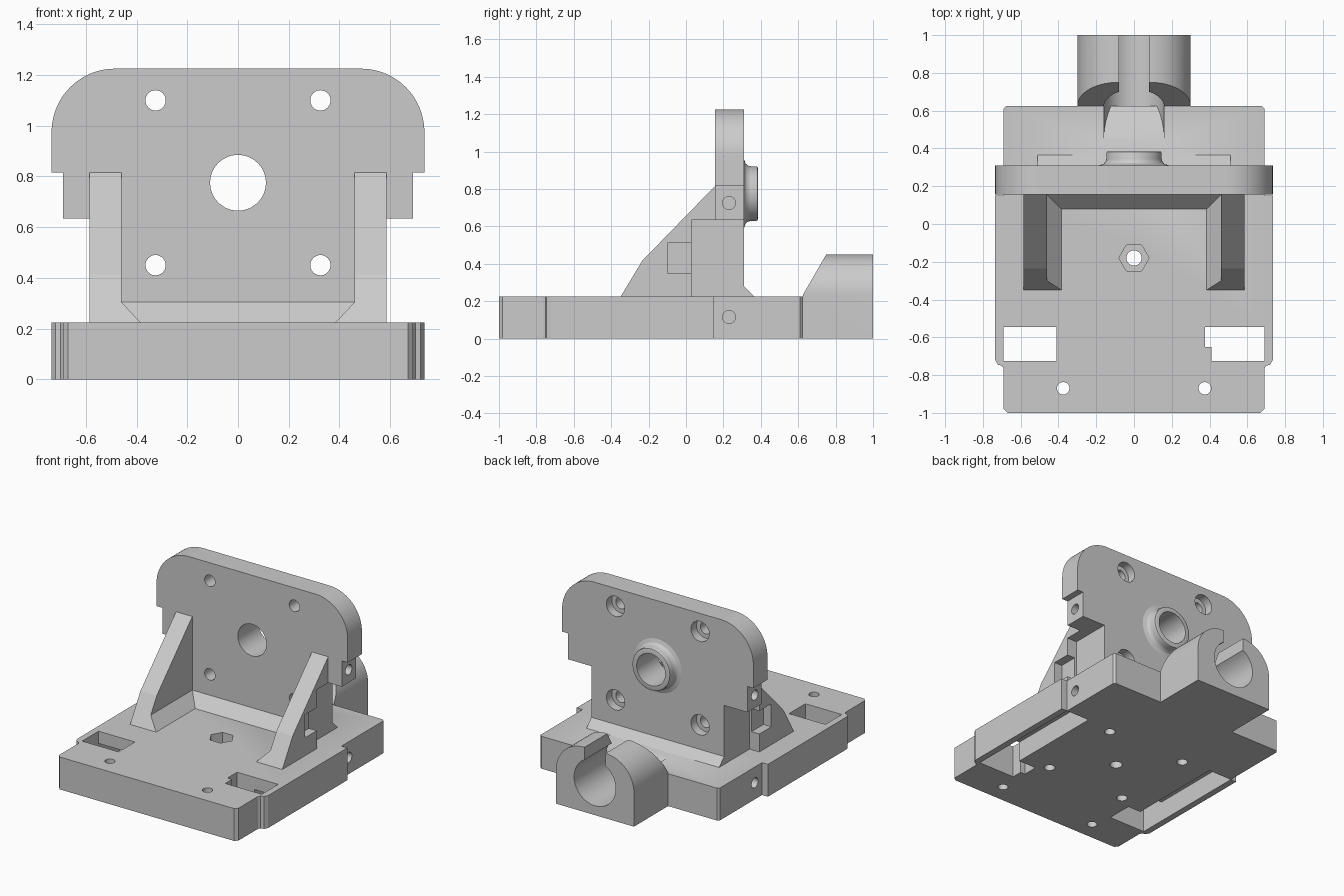
import bpy, bmesh
from math import sin, cos, pi, radians
from mathutils import Vector

if "Cube" in bpy.data.objects:
    bpy.data.objects.remove(bpy.data.objects["Cube"])

grey = bpy.data.materials.new("plain_grey")
grey.use_nodes = True
grey.diffuse_color = (0.6, 0.6, 0.6, 1)
grey.node_tree.nodes["Principled BSDF"].inputs["Base Color"].default_value = (0.6, 0.6, 0.6, 1)


def finish(name, bm):
    bmesh.ops.recalc_face_normals(bm, faces=bm.faces)
    mesh = bpy.data.meshes.new(name)
    bm.to_mesh(mesh)
    bm.free()
    mesh.materials.append(grey)
    obj = bpy.data.objects.new(name, mesh)
    bpy.context.collection.objects.link(obj)
    return obj


def prism(name, pts, axis, a, b, planes=()):
    """Extrude a 2D outline along an axis, then trim with (point, normal) planes."""
    place = {"x": lambda p, q: (q, p[0], p[1]),
             "y": lambda p, q: (p[0], q, p[1]),
             "z": lambda p, q: (p[0], p[1], q)}[axis]
    bm = bmesh.new()
    face = bm.faces.new([bm.verts.new(place(p, a)) for p in pts])
    ext = bmesh.ops.extrude_face_region(bm, geom=[face])
    shift = Vector(place((0, 0), b - a))
    bmesh.ops.translate(bm, vec=shift, verts=[v for v in ext["geom"] if isinstance(v, bmesh.types.BMVert)])
    for point, normal in planes:
        geom = bm.verts[:] + bm.edges[:] + bm.faces[:]
        bmesh.ops.bisect_plane(bm, geom=geom, plane_co=point, plane_no=normal, clear_outer=True)
        bmesh.ops.holes_fill(bm, edges=[e for e in bm.edges if e.is_boundary])
    return finish(name, bm)


def arc(cx, cy, r, start, end, n):
    angles = [radians(start + (end - start) * i / n) for i in range(n + 1)]
    return [(cx + r * cos(t), cy + r * sin(t)) for t in angles]


def circle(cx, cy, r, n=32):
    return arc(cx, cy, r, 0, 360, n)[:-1]


def rect(x0, x1, y0, y1):
    return [(x0, y0), (x1, y0), (x1, y1), (x0, y1)]


def mirrored(half):
    return half + [(-x, y) for x, y in reversed(half)]


def apply(obj, mod):
    bpy.context.view_layer.objects.active = obj
    bpy.ops.object.modifier_apply(modifier=mod.name)


def cut(obj, *args):
    tool = prism("cutter", *args)
    mod = obj.modifiers.new("cut", "BOOLEAN")
    mod.operation, mod.solver, mod.object = "DIFFERENCE", "EXACT", tool
    apply(obj, mod)
    bpy.data.objects.remove(tool)


TOP = 0.225          # upper face of the base
SIDES = (-1, 1)

# Base plate with stepped sides
base = prism("base_plate", mirrored([
    (0.67, -1), (0.69, -0.98), (0.69, -0.765), (0.70, -0.75), (0.72, -0.745),
    (0.735, -0.72), (0.735, 0.15), (0.69, 0.15), (0.69, 0.61), (0.675, 0.625)]), "z", 0, TOP)
for s in SIDES:
    xs = sorted((s * 0.41, s * 0.69))
    cut(base, rect(*xs, -0.725, -0.545), "z", -0.1, 0.4)               # window
    xs = sorted((s * 0.51, s * 0.69))
    cut(base, rect(*xs, -0.725, 0.15), "z", -0.1, 0.14)                # underside channel
    cut(base, circle(s * 0.375, -0.87, 0.033), "z", -0.1, 0.4)
    for y in (-0.485, 0.12):
        cut(base, circle(s * 0.305, y, 0.035), "z", -0.1, 0.13)        # blind screw holes
    cut(base, circle(0.23, 0.115, 0.035), "x", s * 0.5, s * 0.8)
cut(base, rect(0.375, 0.42, -0.65, -0.545), "z", -0.1, 0.4)            # window notch
cut(base, circle(0, -0.18, 0.04), "z", -0.1, 0.4)
cut(base, circle(0, -0.18, 0.08, 6), "z", 0.14, 0.4)                   # hex nut pocket

# Upright plate with rounded shoulders
upright = prism("upright_plate", mirrored(
    [(0.51, TOP), (0.51, 0.635), (0.69, 0.635), (0.69, 0.815), (0.735, 0.815)]
    + arc(0.485, 0.975, 0.25, 0, 90, 20)), "y", 0.155, 0.31)
cut(upright, circle(0, 0.775, 0.11, 48), "y", 0, 0.5)
for s in SIDES:
    for z in (0.45, 1.1):
        cut(upright, circle(s * 0.325, z, 0.04), "y", 0, 0.5)
        cut(upright, circle(s * 0.325, z, 0.07), "y", 0.25, 0.5)       # counterbore
    cut(upright, circle(0.23, 0.725, 0.035), "x", s * 0.5, s * 0.8)

# Chamfers where the plate meets the base
prism("front_chamfer", [(0.08, TOP), (0.155, TOP), (0.155, 0.305)], "x", -0.46, 0.46)
prism("back_chamfer", [(0.31, TOP), (0.365, TOP), (0.31, 0.28)], "x", -0.51, 0.51)

# Side gussets, trimmed to a two-slope front edge
gusset = prism("gussets", [(0.385, TOP), (0.585, TOP), (0.585, 1.2), (0.46, 1.2), (0.46, 0.305)],
               "y", -0.42, 0.155,
               [((0, -0.42, TOP), (0, -0.19, 0.185)), ((0, -0.235, 0.415), (0, -0.65, 0.39))])
cut(gusset, rect(0.51, 0.7, 0.03, 0.3), "z", 0.1, 0.635)               # side recess
cut(gusset, rect(-0.1, 0.1, 0.35, 0.51), "x", 0.525, 0.7)              # tie slot
apply(gusset, gusset.modifiers.new("mirror", "MIRROR"))

# Ring boss behind the centre hole
bm = bmesh.new()
profile = [(0.11, 0.31), (0.11, 0.385), (0.135, 0.385), (0.143, 0.382), (0.146, 0.374),
           (0.146, 0.345), (0.15, 0.331), (0.16, 0.319), (0.185, 0.31)]
ring = [bm.verts.new((r, y, 0.775)) for r, y in profile]
edges = [bm.edges.new(pair) for pair in zip(ring, ring[1:])]
bmesh.ops.spin(bm, geom=ring + edges, cent=(0, 0, 0.775), axis=(0, 1, 0), angle=2 * pi,
               steps=48, use_merge=True)
bmesh.ops.remove_doubles(bm, verts=bm.verts, dist=0.0001)
boss = finish("ring_boss", bm)

# Rod holder with a sloped front and slotted top
holder = prism("rod_holder", mirrored([(0.3, 0)] + arc(0.085, 0.235, 0.215, 0, 90, 16)),
               "y", 0.625, 1, [((0, 0.62, TOP), (0, -0.225, 0.13))])
cut(holder, circle(0, TOP, 0.16, 48), "y", 0.5, 1.2)
cut(holder, rect(-0.08, 0.08, TOP, 0.6), "y", 0.5, 1.2)
cut(base, circle(0, TOP, 0.16, 48), "y", 0.4, 0.7,
    [((0, 0.44, TOP), (0, -0.105, -0.185))])                           # run-in ramp

# Smooth round surfaces, sharp edges
for obj in (base, upright, boss, holder):
    bpy.ops.object.select_all(action="DESELECT")
    obj.select_set(True)
    bpy.context.view_layer.objects.active = obj
    bpy.ops.object.shade_smooth_by_angle(angle=radians(30))
